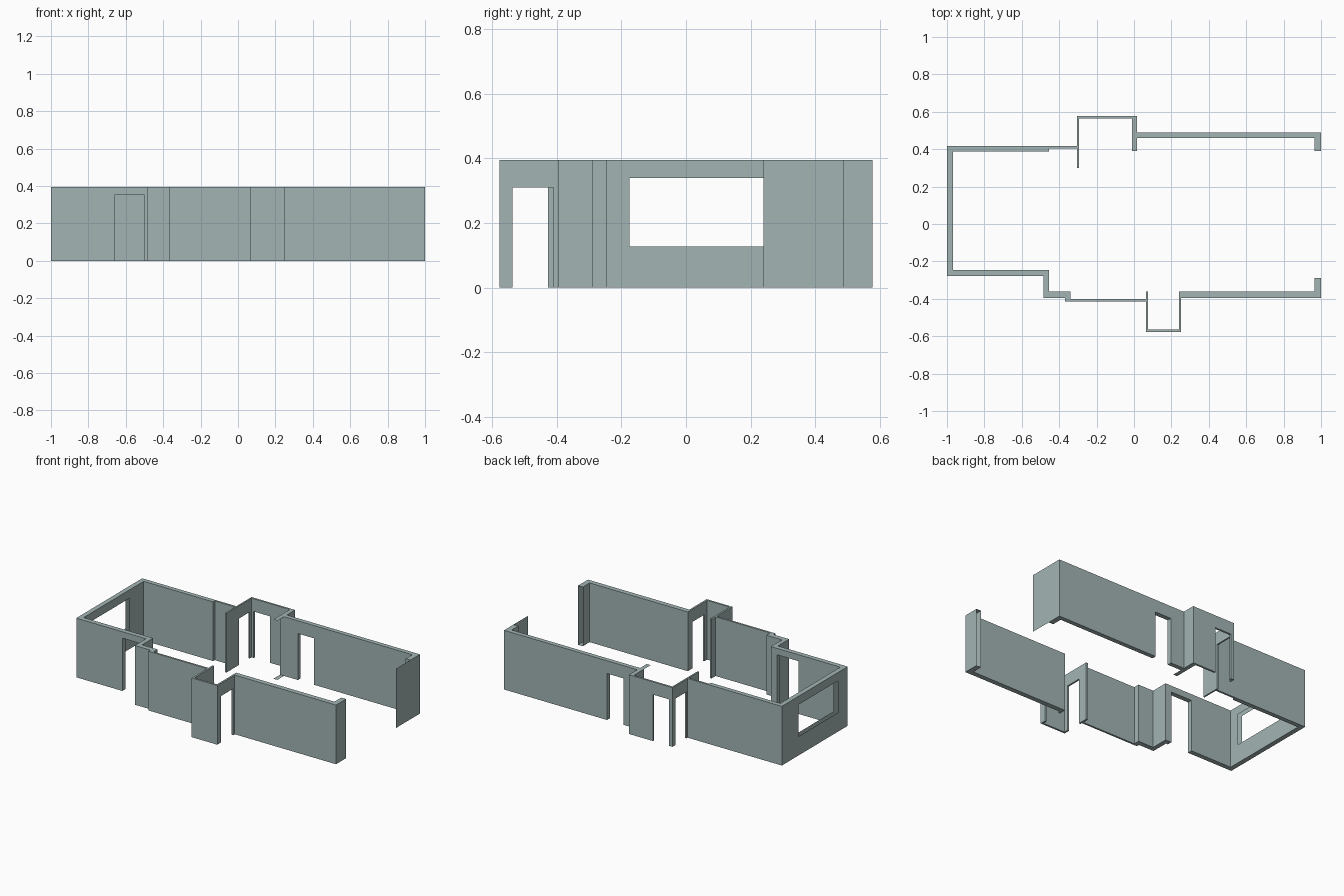
import bpy, bmesh

if "Cube" in bpy.data.objects:
    bpy.data.objects.remove(bpy.data.objects["Cube"])

H = 0.395  # wall height

# Grey-green wall paint
paint = bpy.data.materials.new("wall_paint")
paint.diffuse_color = (0.363, 0.459, 0.452, 1)
paint.use_nodes = True
paint.node_tree.nodes["Principled BSDF"].inputs["Base Color"].default_value = paint.diffuse_color


def finish(name, bm):
    bmesh.ops.recalc_face_normals(bm, faces=bm.faces)
    me = bpy.data.meshes.new(name)
    bm.to_mesh(me)
    bm.free()
    me.materials.append(paint)
    ob = bpy.data.objects.new(name, me)
    bpy.context.collection.objects.link(ob)
    return ob


def extrude(name, outline, z0=0.0, z1=H):
    """Extrude a floor-plan outline into a closed solid."""
    bm = bmesh.new()
    face = bm.faces.new([bm.verts.new((x, y, z0)) for x, y in outline])
    res = bmesh.ops.extrude_face_region(bm, geom=[face])
    for v in res["geom"]:
        if isinstance(v, bmesh.types.BMVert):
            v.co.z = z1
    return finish(name, bm)


def rect(x0, x1, y0, y1):
    return [(x0, y0), (x1, y0), (x1, y1), (x0, y1)]


def sheet(name, *quads):
    bm = bmesh.new()
    for q in quads:
        bm.faces.new([bm.verts.new(p) for p in q])
    return finish(name, bm)


def cut(ob, x0, x1, y0, y1, z0, z1):
    """Cut a rectangular opening and remove the cutter."""
    cutter = extrude("cutter", rect(x0, x1, y0, y1), z0, z1)
    cutter.hide_render = True
    mod = ob.modifiers.new("opening", 'BOOLEAN')
    mod.operation = 'DIFFERENCE'
    mod.solver = 'EXACT'
    mod.object = cutter
    bpy.context.view_layer.objects.active = ob
    bpy.ops.object.modifier_apply(modifier=mod.name)
    bpy.data.objects.remove(cutter)


def open_faces(ob, test):
    """Delete the faces whose centre and normal pass the test."""
    bm = bmesh.new()
    bm.from_mesh(ob.data)
    doomed = [f for f in bm.faces if test(f.calc_center_median(), f.normal)]
    bmesh.ops.delete(bm, geom=doomed, context='FACES')
    bm.to_mesh(ob.data)
    bm.free()


# Back wall run with its alcove
back = extrude("back_walls", [
    (-1, .388), (-1, .418), (-.305, .418), (-.305, .578), (.017, .578),
    (.017, .49), (1, .49), (1, .39), (.965, .39), (.965, .46), (-.012, .46),
    (-.012, .565), (-.295, .565), (-.295, .30), (-.305, .30), (-.305, .405),
    (-.455, .405), (-.455, .388)])
cut(back, -.28, -.16, .55, .60, -.1, .31)    # alcove back door
cut(back, -.33, -.27, .43, .545, -.1, .31)   # alcove side door
cut(back, .12, .24, .44, .51, -.1, .31)      # door in the long wall

# Front wall run with its alcove
front = extrude("front_walls", [
    (-1, -.245), (-1, -.277), (-.485, -.277), (-.485, -.395), (-.37, -.395),
    (-.37, -.415), (.063, -.415), (.063, -.578), (.252, -.578), (.252, -.395),
    (1, -.395), (1, -.29), (.965, -.29), (.965, -.362), (.24, -.362),
    (.24, -.565), (.075, -.565), (.075, -.36), (.063, -.36), (.063, -.402),
    (-.34, -.402), (-.34, -.362), (-.455, -.362), (-.455, -.245)])
cut(front, -.66, -.50, -.30, -.22, -.1, .352)   # entry door
cut(front, .22, .27, -.537, -.41, -.1, .31)     # alcove right door
cut(front, .05, .09, -.537, -.427, -.1, .31)    # alcove left door
# the stub at the open end has no end face
open_faces(front, lambda c, n: c.x > .96 and n.y > .9 and c.y > -.3)

# End wall with the large window, which has no reveals
end = extrude("window_wall", rect(-1, -.968, -.245, .388))
cut(end, -1.1, -.9, -.175, .24, .127, .339)
open_faces(end, lambda c, n: abs(n.x) < .5 and .1 < c.z < .36)

# Single-surface details: stub caps and the thin end panel
sheet("stub_caps", *[[(x, y, z) for x, y in rect(-.012, .017, .39, .46)]
                     for z in (0, H)])
sheet("end_panel", [(1, .24, 0), (1, .39, 0), (1, .39, H), (1, .24, H)])
